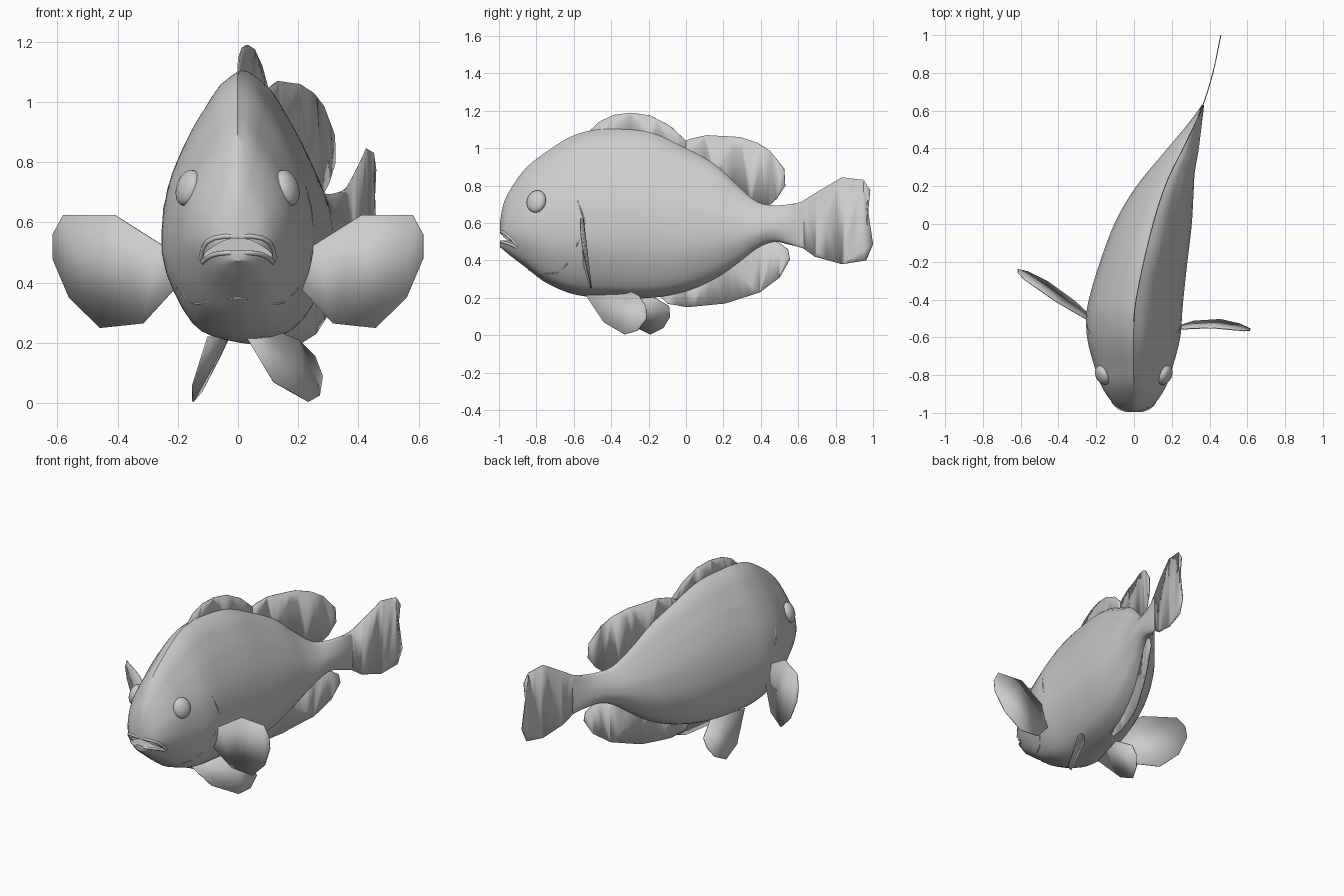
import bpy, bmesh, math
from mathutils import Vector

cube = bpy.data.objects.get("Cube")
if cube:
    bpy.data.objects.remove(cube, do_unlink=True)

grey = bpy.data.materials.new("plain_grey")
grey.use_nodes = True
grey.diffuse_color = (0.6, 0.6, 0.6, 1)
grey.node_tree.nodes["Principled BSDF"].inputs["Base Color"].default_value = (0.6, 0.6, 0.6, 1)

# Body stations: y, top, bottom, half width
BODY = [(-.995, .60, .47, .02), (-.98, .69, .46, .07), (-.945, .77, .43, .115),
        (-.86, .89, .365, .17), (-.755, .975, .285, .207), (-.62, 1.06, .225, .243),
        (-.51, 1.095, .205, .253), (-.4, 1.105, .2, .25), (-.19, 1.085, .2, .23),
        (0, 1.0, .235, .205), (.16, .91, .305, .165), (.29, .79, .395, .12),
        (.38, .715, .465, .09), (.47, .695, .5, .058), (.55, .70, .485, .03),
        (.63, .715, .465, .006)]
# Sideways bend of the spine: y, x
SPINE = [(-1, 0), (-.5, 0), (-.35, .02), (-.1, .075), (.1, .13), (.25, .185),
         (.4, .26), (.61, .357), (.79, .415), (1, .46)]
# Cross-section: height fraction, width fraction
SECTION = [(0, 0), (.025, .36), (.07, .6), (.19, .85), (.33, 1), (.5, .97),
           (.63, .86), (.78, .62), (.86, .45), (.95, .24), (1, 0)]
SECTION_KEYED = [(i, t, w) for i, (t, w) in enumerate(SECTION)]


def spline(rows, u):
    """Smooth interpolation of every column after the key column."""
    n = len(rows) - 1
    u = min(max(u, rows[0][0]), rows[n][0])
    i = next(k for k in range(n) if u <= rows[k + 1][0])
    a, b = rows[i], rows[i + 1]
    p, q = rows[max(i - 1, 0)], rows[min(i + 2, n)]
    h = b[0] - a[0]
    s = (u - a[0]) / h
    out = []
    for c in range(1, len(a)):
        ma = (b[c] - p[c]) / (b[0] - p[0]) * h
        mb = (q[c] - a[c]) / (q[0] - a[0]) * h
        out.append(a[c] * (1 + 2 * s) * (1 - s) ** 2 + ma * s * (1 - s) ** 2
                   + b[c] * s * s * (3 - 2 * s) + mb * s * s * (s - 1))
    return out


def spine(y):
    return spline(SPINE, y)[0]


def skin(y, z, side):
    """Point on the body surface at a given length and height."""
    top, low, half = spline(BODY, y)
    t = min(max((z - low) / (top - low), 0), 1)
    i = next(k for k in range(len(SECTION) - 1) if t <= SECTION[k + 1][0])
    (ta, wa), (tb, wb) = SECTION[i], SECTION[i + 1]
    w = wa + (wb - wa) * (t - ta) / (tb - ta)
    return Vector((spine(y) + side * half * w, y, low + t * (top - low)))


def finish(name, bm, angle=40):
    bmesh.ops.recalc_face_normals(bm, faces=bm.faces)
    mesh = bpy.data.meshes.new(name)
    bm.to_mesh(mesh)
    bm.free()
    obj = bpy.data.objects.new(name, mesh)
    bpy.context.collection.objects.link(obj)
    mesh.materials.append(grey)
    activate(obj)
    bpy.ops.object.shade_smooth_by_angle(angle=math.radians(angle))
    return obj


def activate(obj):
    bpy.ops.object.select_all(action='DESELECT')
    obj.select_set(True)
    bpy.context.view_layer.objects.active = obj


def fin(name, points, bend=False):
    """Thin fin from an outline; median fins follow the bent spine."""
    bm = bmesh.new()
    if bend:
        points = [(0, y, z) for y, z in points]
    bm.faces.new([bm.verts.new(p) for p in points])
    bmesh.ops.triangulate(bm, faces=bm.faces)
    if bend:
        for k in range(-10, 20):
            bmesh.ops.bisect_plane(bm, geom=bm.verts[:] + bm.edges[:] + bm.faces[:],
                                   plane_co=(0, k / 20, 0), plane_no=(0, 1, 0))
        for v in bm.verts:
            v.co.x = spine(v.co.y)
    obj = finish(name, bm)
    mod = obj.modifiers.new("thickness", 'SOLIDIFY')
    mod.thickness = .005
    mod.offset = 0
    return obj


def tube(name, points, radius):
    curve = bpy.data.curves.new(name, 'CURVE')
    curve.dimensions = '3D'
    curve.bevel_depth = radius
    curve.bevel_resolution = 2
    line = curve.splines.new('POLY')
    line.points.add(len(points) - 1)
    for p, co in zip(line.points, points):
        p.co = (*co, 1)
    curve.materials.append(grey)
    obj = bpy.data.objects.new(name, curve)
    bpy.context.collection.objects.link(obj)


# Body: a loft of mirrored sections along the spine
bm = bmesh.new()
rings = []
COUNT, STEPS = 64, 20
start, end = BODY[0][0], BODY[-1][0]
for k in range(COUNT + 1):
    y = start + (end - start) * (k / COUNT) ** 1.25
    top, low, half = spline(BODY, y)
    shape = [spline(SECTION_KEYED, j * (len(SECTION) - 1) / STEPS) for j in range(STEPS + 1)]
    loop = [(1, t, w) for t, w in shape] + [(-1, t, w) for t, w in shape[-2:0:-1]]
    rings.append([bm.verts.new((spine(y) + s * half * w, y, low + t * (top - low)))
                  for s, t, w in loop])
for a, b in zip(rings, rings[1:]):
    for j in range(len(a)):
        n = (j + 1) % len(a)
        bm.faces.new((a[j], a[n], b[n], b[j]))
bm.faces.new(rings[0])
bm.faces.new(rings[-1])
body = finish("body", bm)

# Mouth: an arched slot cut into the snout
bm = bmesh.new()
xs = [k / 50 for k in range(-7, 8)]
outline = [(x, -1.1, .548 - 4.1 * x * x) for x in xs]
outline += [(x, -1.1, .508 - 2.3 * x * x) for x in reversed(xs[1:-1])]
face = bm.faces.new([bm.verts.new(p) for p in outline])
deep = bmesh.ops.extrude_face_region(bm, geom=[face])["geom"]
bmesh.ops.translate(bm, vec=(0, .19, 0), verts=[g for g in deep if isinstance(g, bmesh.types.BMVert)])
cutter = finish("mouth_cutter", bm)
cutter.hide_render = True
cut = body.modifiers.new("mouth", 'BOOLEAN')
cut.operation = 'DIFFERENCE'
cut.solver = 'EXACT'
cut.object = cutter
activate(body)
bpy.ops.object.modifier_apply(modifier=cut.name)
bpy.data.objects.remove(cutter, do_unlink=True)
bpy.ops.object.shade_smooth_by_angle(angle=math.radians(40))

# Lips around the slot
LIP_Y = (-.9, -.93, -.955, -.975, -.988)
for name, middle, corner in (("upper_lip", .555, .478), ("lower_lip", .5, .468)):
    half = [(y, corner + (middle - corner) * (1 - ((y + .993) / .093) ** 1.5)) for y in LIP_Y]
    right = [skin(y, z, -1) for y, z in half]
    left = [skin(y, z, 1) for y, z in reversed(half)]
    tube(name, right + left, .008)

# Gill cover edge running under the chin
GILL = [(-.58, .72), (-.555, .65), (-.535, .58), (-.58, .49), (-.64, .375),
        (-.69, .335), (-.74, .33), (-.79, .34), (-.84, .35)]
tube("gill_cover_edge", [skin(y, z, -1) for y, z in GILL]
     + [skin(y, z, 1) for y, z in reversed(GILL)], .004)

# Eyes: flattened balls resting on the head
for side, name in ((1, "left_eye"), (-1, "right_eye")):
    bpy.ops.mesh.primitive_uv_sphere_add(segments=24, ring_count=12, radius=1)
    eye = bpy.context.object
    eye.name = name
    eye.scale = (.055, .062, .034)
    eye.location = skin(-.8, .715, side)
    eye.rotation_euler = Vector((side * .85, -.42, .3)).to_track_quat('Z', 'Y').to_euler()
    eye.data.materials.append(grey)
    bpy.ops.object.shade_smooth()

# Fins on the centre line
fin("front_dorsal_fin", [(-.53, 1.08), (-.46, 1.145), (-.38, 1.18), (-.29, 1.19), (-.19, 1.175),
                         (-.085, 1.12), (0, 1.04), (0, .95), (-.2, 1.04), (-.45, 1.05)], True)
fin("rear_dorsal_fin", [(-.04, 1.02), (.02, 1.05), (.11, 1.07), (.29, 1.06), (.38, 1.03), (.45, .985),
                        (.525, .89), (.53, .8), (.485, .73), (.44, .69), (.34, .69),
                        (.15, .85), (0, .94)], True)
fin("anal_fin", [(-.14, .21), (-.1, .17), (.005, .15), (.21, .17), (.395, .23), (.5, .31),
                 (.555, .405), (.545, .46), (.49, .5), (.4, .53), (.2, .4), (0, .3)], True)
fin("tail_fin", [(.57, .7), (.62, .715), (.7, .765), (.834, .845), (.95, .83), (.985, .775),
                 (.963, .69), (.968, .594), (1, .487), (.963, .4), (.834, .38), (.69, .42),
                 (.62, .47), (.57, .485)], True)

# Pectoral fins: same outline, the right one swept further back
PECTORAL = [(.21, .5), (.26, .53), (.41, .625), (.58, .625), (.615, .56), (.615, .48),
            (.56, .35), (.457, .25), (.315, .265), (.21, .38)]
fin("left_pectoral_fin", [(x, -.58 + .12 * (.63 - z) + .03 * math.sin((x - .2) * 7), z)
                          for x, z in PECTORAL])
fin("right_pectoral_fin", [(-x, -.54 + .7 * (x - .23) + .2 * (.63 - z), z) for x, z in PECTORAL])

# Pelvic fins
fin("left_pelvic_fin", [(.03, -.54, .22), (.12, -.44, .07), (.235, -.33, .005), (.27, -.26, .025),
                        (.28, -.21, .09), (.255, -.215, .155), (.2, -.25, .21), (.1, -.32, .25)])
fin("right_pelvic_fin", [(-.1, -.45, .22), (-.15, -.3, .06), (-.15, -.19, .005), (-.12, -.12, .04),
                         (-.09, -.085, .1), (-.06, -.09, .155), (-.03, -.2, .22)])
